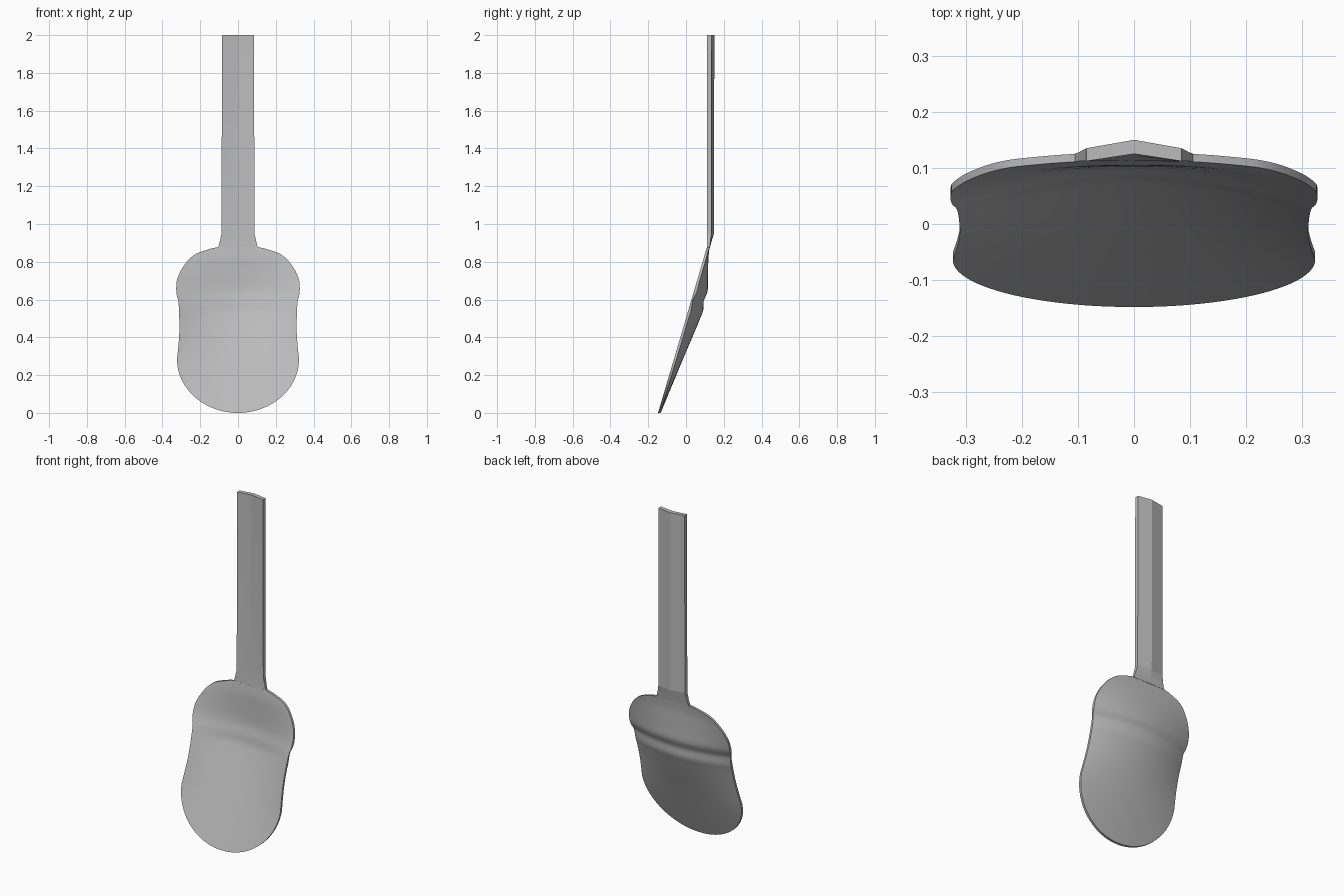
import bpy
import bmesh
import math

if "Cube" in bpy.data.objects:
    bpy.data.objects.remove(bpy.data.objects["Cube"])

# One plain grey metal
metal = bpy.data.materials.new("grey_metal")
GREY = (0.5, 0.5, 0.5, 1)
metal.use_nodes = True
metal.diffuse_color = GREY
metal.node_tree.nodes["Principled BSDF"].inputs["Base Color"].default_value = GREY


def curve(keys, z):
    """Smooth value at height z through (height, value) keys."""
    z = min(max(z, keys[0][0]), keys[-1][0])
    n = len(keys)

    def slope(i):
        a, b = keys[max(i - 1, 0)], keys[min(i + 1, n - 1)]
        return (b[1] - a[1]) / (b[0] - a[0])

    for i in range(n - 1):
        (z0, v0), (z1, v1) = keys[i], keys[i + 1]
        if z <= z1:
            h = z1 - z0
            t = (z - z0) / h
            return (v0 * (1 + 2 * t) * (1 - t) ** 2 + slope(i) * h * t * (1 - t) ** 2
                    + v1 * t * t * (3 - 2 * t) + slope(i + 1) * h * t * t * (t - 1))
    return keys[-1][1]


def finish(name, bm, angle):
    bmesh.ops.recalc_face_normals(bm, faces=bm.faces)
    mesh = bpy.data.meshes.new(name)
    bm.to_mesh(mesh)
    bm.free()
    obj = bpy.data.objects.new(name, mesh)
    bpy.context.collection.objects.link(obj)
    mesh.materials.append(metal)
    bpy.ops.object.select_all(action='DESELECT')
    obj.select_set(True)
    bpy.context.view_layer.objects.active = obj
    bpy.ops.object.shade_smooth_by_angle(angle=math.radians(angle))
    return obj


# Bowl: half width, dish depth and wall thickness against height
TIP_R, TIP_W, TOP = 0.285, 0.323, 0.878
WIDTH = [(0.285, 0.323), (0.34, 0.317), (0.42, 0.311), (0.5, 0.311), (0.595, 0.316),
         (0.615, 0.323), (0.66, 0.327), (0.71, 0.321), (0.78, 0.286), (0.84, 0.226),
         (0.868, 0.148), (TOP, 0.104)]
DEPTH = [(0, 0), (0.25, 0.03), (0.53, 0.064), (0.59, 0.059), (0.65, 0.055),
         (0.75, 0.03), (0.82, 0.011), (TOP, 0)]
WALL = [(0, 0.014), (0.5, 0.014), (0.54, 0.015), (0.595, 0.008), (0.61, 0.011),
        (0.64, 0.016), (0.7, 0.014), (TOP, 0.014)]

rows = []
for k in range(1, 25):
    a = math.pi / 2 * k / 24
    rows.append((TIP_R * (1 - math.cos(a)), TIP_W * math.sin(a)))
UPPER = 64
for k in range(1, UPPER + 1):
    z = TIP_R + (TOP - TIP_R) * math.sin(math.pi / 2 * k / UPPER)
    rows.append((z, curve(WIDTH, z)))

COLS = 32
bm = bmesh.new()
sides = []
for back in (0, 1):
    grid = []
    for z, w in rows:
        line = []
        for j in range(COLS + 1):
            r = math.sin(math.pi / 2 * (2 * j / COLS - 1))
            y = -0.148 + 0.295 * z + curve(DEPTH, z) * (1 - r * r) + back * curve(WALL, z)
            line.append(bm.verts.new((w * r, y, z)))
        grid.append(line)
    for lo, hi in zip(grid, grid[1:]):
        for j in range(COLS):
            bm.faces.new((lo[j], lo[j + 1], hi[j + 1], hi[j]))
    sides.append(grid)


def rim(grid):
    return (grid[0] + [g[-1] for g in grid[1:]] + grid[-1][-2::-1]
            + [g[0] for g in grid[-2:0:-1]])


front, rear = rim(sides[0]), rim(sides[1])
for i in range(len(front)):
    n = (i + 1) % len(front)
    bm.faces.new((front[i], front[n], rear[n], rear[i]))
finish("bowl", bm, 40)

# Handle: shallow V section, flared and thinned into a neck at the bowl
# (height, half width, front edge y, front middle y, back edge y, back middle y)
SECTIONS = [(0.874, 0.106, 0.111, 0.111, 0.125, 0.127),
            (0.9, 0.098, 0.112, 0.113, 0.128, 0.133),
            (0.95, 0.087, 0.112, 0.122, 0.134, 0.148),
            (2.0, 0.085, 0.112, 0.125, 0.135, 0.15)]
bm = bmesh.new()
rings = []
for z, w, fe, fm, be, bk in SECTIONS:
    outline = ((-w, fe), (0, fm), (w, fe), (w, be), (0, bk), (-w, be))
    rings.append([bm.verts.new((x, y, z)) for x, y in outline])
for lo, hi in zip(rings, rings[1:]):
    for i in range(6):
        n = (i + 1) % 6
        bm.faces.new((lo[i], lo[n], hi[n], hi[i]))
for ring in (rings[0], rings[-1]):
    for quad in ((0, 1, 4, 5), (1, 2, 3, 4)):
        bm.faces.new([ring[i] for i in quad])
finish("handle", bm, 10)
